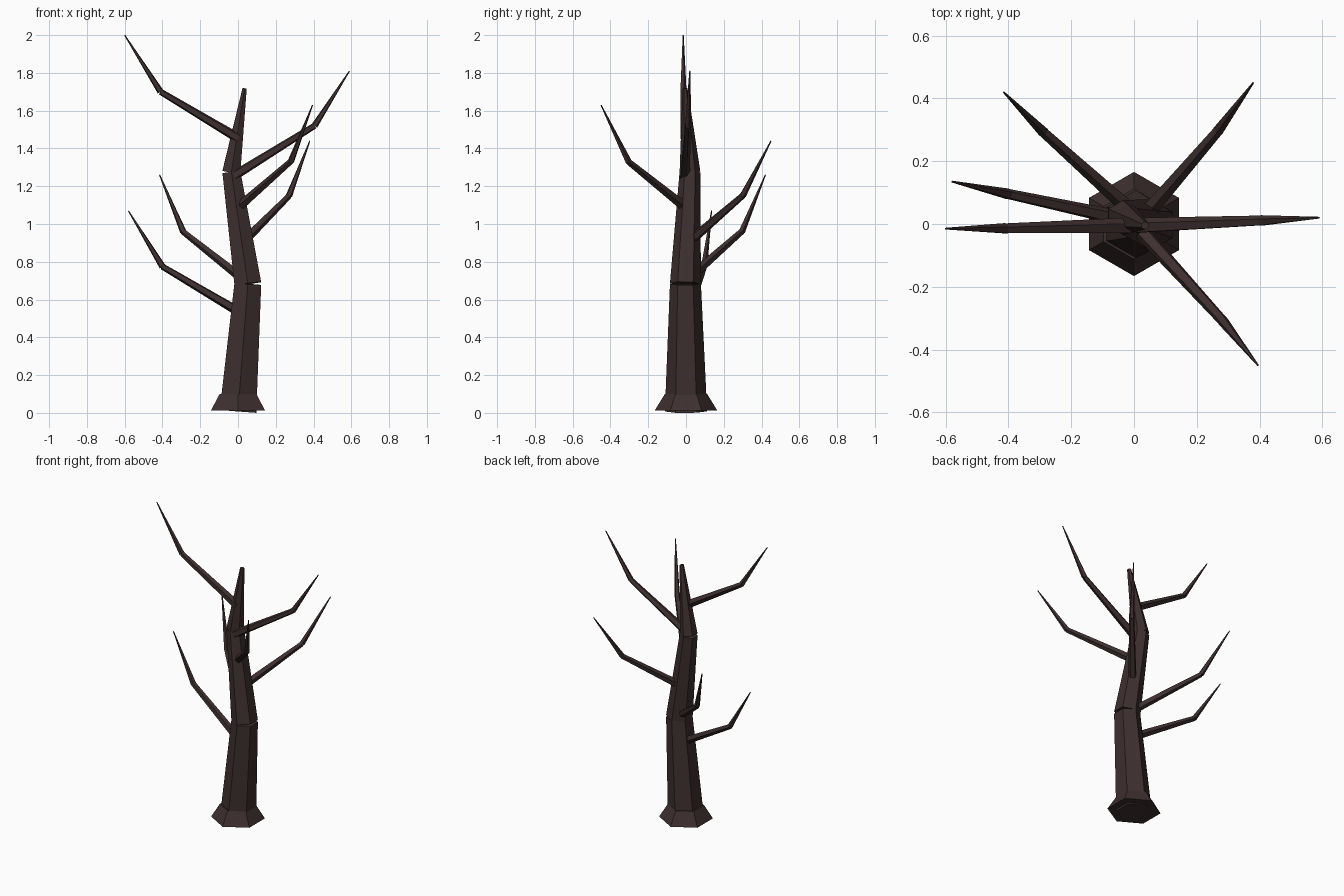
import bpy
import bmesh
from mathutils import Matrix, Vector

cube = bpy.data.objects.get("Cube")
if cube:
    bpy.data.objects.remove(cube, do_unlink=True)

# Dark bark colour shared by every part
bark = bpy.data.materials.new("dark_bark")
bark.use_nodes = True
colour = (0.048, 0.028, 0.028, 1)
bark.diffuse_color = colour
shader = bark.node_tree.nodes["Principled BSDF"]
shader.inputs["Base Color"].default_value = colour
shader.inputs["Roughness"].default_value = 0.9


def add_limb(bm, start, end, r1, r2, sides):
    """Tapered prism running from start to end, its ends square to its axis."""
    start, end = Vector(start), Vector(end)
    axis = end - start
    turn = Vector((0, 0, 1)).rotation_difference(axis).to_matrix().to_4x4()
    bmesh.ops.create_cone(
        bm, cap_ends=True, segments=sides, radius1=r1, radius2=r2,
        depth=axis.length,
        matrix=Matrix.Translation((start + end) / 2) @ turn)


def make_part(name, points, radii, sides=6):
    """One object of tapered limbs; radii holds a start and end for each limb."""
    bm = bmesh.new()
    for a, b, (r1, r2) in zip(points, points[1:], radii):
        add_limb(bm, a, b, r1, r2, sides)
    mesh = bpy.data.meshes.new(name)
    bm.to_mesh(mesh)
    bm.free()
    mesh.materials.append(bark)
    obj = bpy.data.objects.new(name, mesh)
    bpy.context.collection.objects.link(obj)


# Flared root and the three leaning trunk sections
make_part("root_flare", [(0, 0, 0.012), (0, 0, 0.1)], [(0.166, 0.112)])
trunk = [(0, 0, 0.008), (0.052, -0.003, 0.683),
         (-0.035, 0.021, 1.275), (0.035, -0.005, 1.718)]
trunk_radii = [(0.112, 0.082), (0.082, 0.055), (0.055, 0.013)]
for name, a, b, r in zip(("lower_trunk", "middle_trunk", "upper_trunk"),
                         trunk, trunk[1:], trunk_radii):
    make_part(name, [a, b], [r])

# Bent branches: root inside the trunk, elbow, tip
branches = {
    "lowest_right_branch":
        [(0.04, 0, 0.515), (-0.4, 0.095, 0.775), (-0.58, 0.135, 1.07)],
    "back_right_branch":
        [(0.04, 0, 0.7), (-0.29, 0.295, 0.96), (-0.415, 0.42, 1.26)],
    "back_left_branch":
        [(0.02, 0.01, 0.9), (0.27, 0.3, 1.15), (0.38, 0.45, 1.44)],
    "front_left_branch":
        [(-0.01, 0.013, 1.075), (0.28, -0.305, 1.33), (0.395, -0.45, 1.63)],
    "upper_left_branch":
        [(-0.03, -0.008, 1.25), (0.405, 0.01, 1.52), (0.59, 0.02, 1.81)],
    "highest_right_branch":
        [(0.0, -0.006, 1.455), (-0.41, -0.015, 1.7), (-0.6, -0.015, 2.0)],
}
for name, path in branches.items():
    make_part(name, path, [(0.027, 0.017), (0.018, 0.003)], sides=5)
